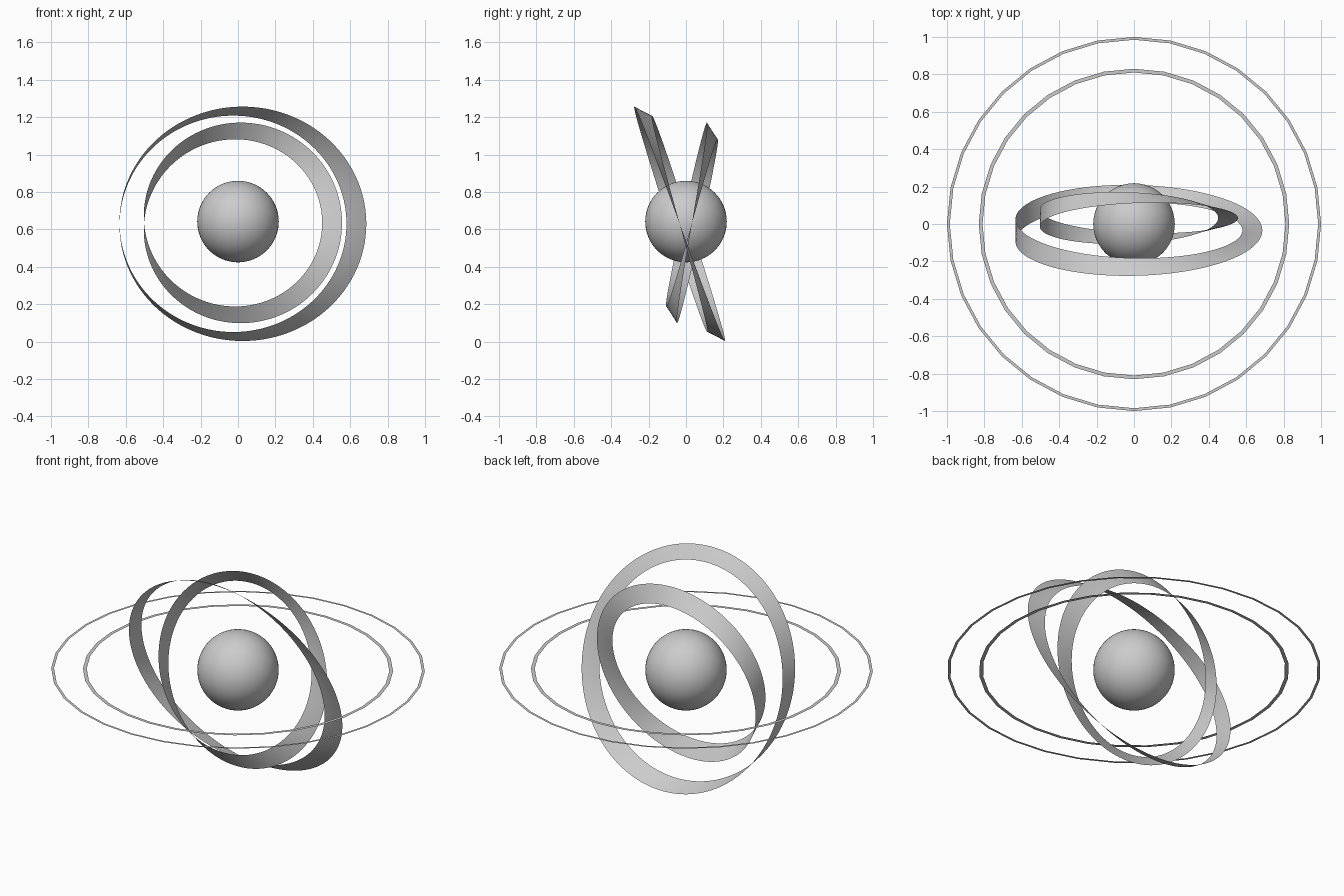
import bpy
from math import sin, cos, pi, radians
from mathutils import Vector

if "Cube" in bpy.data.objects:
    bpy.data.objects.remove(bpy.data.objects["Cube"])


def make_object(name, verts, faces, smooth):
    mesh = bpy.data.meshes.new(name)
    mesh.from_pydata(verts, [], faces)
    mesh.polygons.foreach_set("use_smooth", [smooth] * len(faces))
    mesh.update()
    obj = bpy.data.objects.new(name, mesh)
    bpy.context.collection.objects.link(obj)
    return obj


def flat_ring(name, outer, inner, z, sides=32):
    verts = [(r * cos(2 * pi * i / sides), r * sin(2 * pi * i / sides), z)
             for i in range(sides) for r in (inner, outer)]
    faces = [(2 * i, 2 * i + 1, (2 * i + 3) % (2 * sides), (2 * i + 2) % (2 * sides))
             for i in range(sides)]
    return make_object(name, verts, faces, False)


def twisted_band(name, center, radius, half_width, tilt, steps=160, strips=4):
    # ribbon with a half twist, its seam lying on the +x side
    x = Vector((1, 0, 0))
    up = Vector((0, -sin(tilt), cos(tilt)))
    axis = Vector((0, -cos(tilt), -sin(tilt)))
    verts, faces = [], []
    for i in range(steps + 1):
        a = 2 * pi * i / steps
        radial = x * cos(a) + up * sin(a)
        across = radial * cos(a / 2) + axis * sin(a / 2)
        for j in range(strips + 1):
            w = half_width * (2 * j / strips - 1)
            verts.append(Vector(center) + radial * radius + across * w)
    n = strips + 1
    for i in range(steps):
        for j in range(strips):
            k = i * n + j
            faces.append((k, k + 1, k + n + 1, k + n))
    return make_object(name, verts, faces, True)


# central ball
bpy.ops.mesh.primitive_uv_sphere_add(segments=48, ring_count=32, radius=0.218,
                                     location=(0, 0, 0.642))
bpy.context.object.name = "core_sphere"
bpy.ops.object.shade_smooth()

# thin level rings
flat_ring("outer_level_ring", 1.0, 0.985, 0.642)
flat_ring("inner_level_ring", 0.83, 0.81, 0.642)

# tilted half-twist bands
twisted_band("outer_twisted_band", (0, -0.034, 0.63), 0.633, 0.053, radians(18))
twisted_band("inner_twisted_band", (0, 0.032, 0.635), 0.503, 0.053, radians(-12.4))
